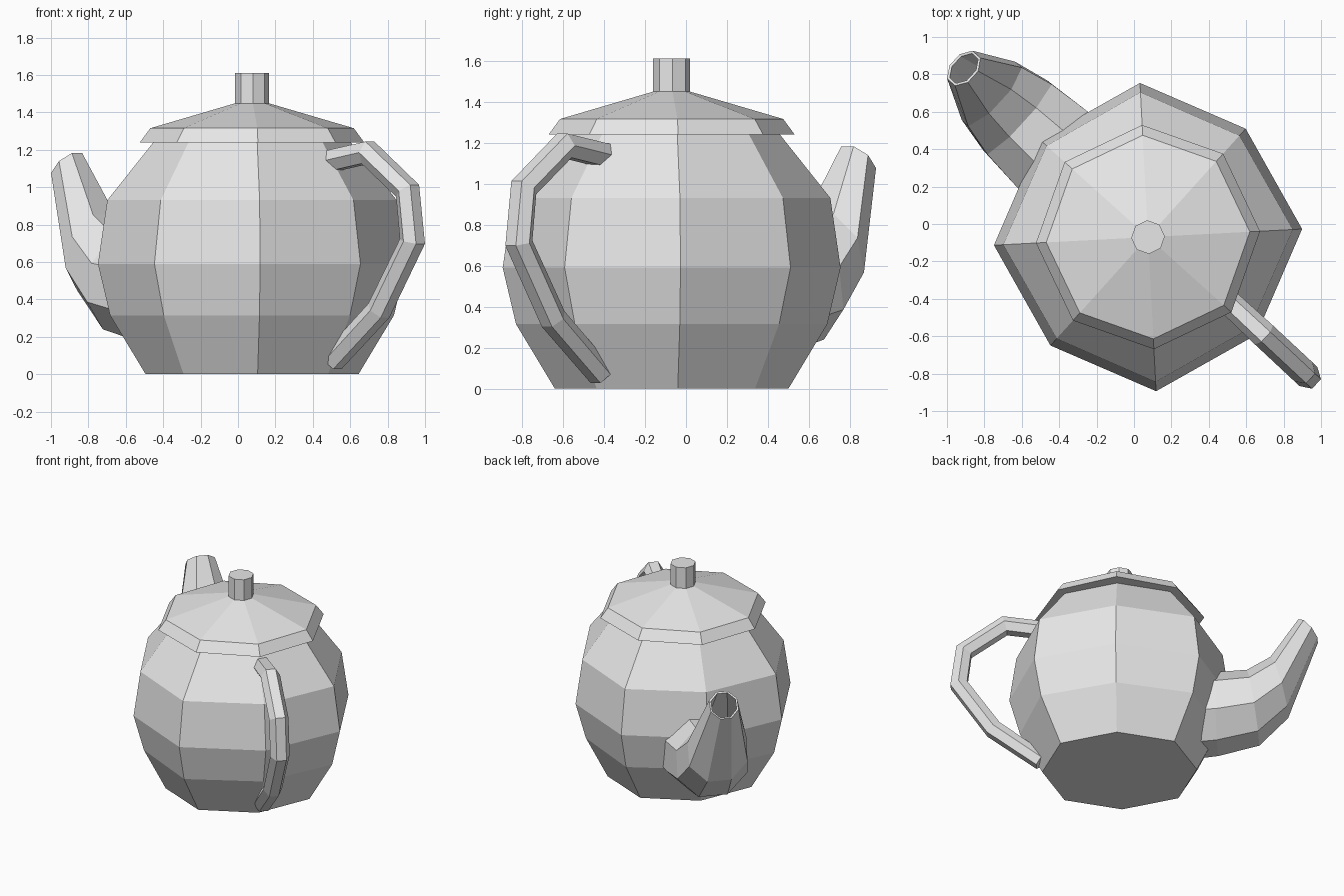
import bpy, bmesh
from math import sin, cos, radians, tau
from mathutils import Vector

cube = bpy.data.objects.get("Cube")
if cube:
    bpy.data.objects.remove(cube, do_unlink=True)

grey = bpy.data.materials.new("light_grey_clay")
grey.use_nodes = True
grey.diffuse_color = (0.8, 0.8, 0.8, 1)
grey.node_tree.nodes["Principled BSDF"].inputs["Base Color"].default_value = (0.8, 0.8, 0.8, 1)

CENTRE = Vector((0.075, -0.07, 0))
TURN = radians(3)
UP = Vector((0, 0, 1))


def loft(name, rings, caps=True):
    """Skin equal-length rings of points with flat quads."""
    bm = bmesh.new()
    loops = [[bm.verts.new(p) for p in ring] for ring in rings]
    n = len(loops[0])
    for a, b in zip(loops, loops[1:]):
        for i in range(n):
            j = (i + 1) % n
            bm.faces.new((a[i], a[j], b[j], b[i]))
    if caps:
        bm.faces.new(loops[0][::-1])
        bm.faces.new(loops[-1])
    bmesh.ops.recalc_face_normals(bm, faces=bm.faces)
    mesh = bpy.data.meshes.new(name)
    bm.to_mesh(mesh)
    bm.free()
    mesh.materials.append(grey)
    obj = bpy.data.objects.new(name, mesh)
    bpy.context.collection.objects.link(obj)
    return obj


def level_ring(z, r, r_diagonal=None):
    """Flat octagon whose alternate corners may be pulled in."""
    radii = (r, r_diagonal or r)
    ring = []
    for i in range(8):
        a = TURN + tau * i / 8
        ring.append(CENTRE + Vector((cos(a), sin(a), 0)) * radii[i % 2] + UP * z)
    return ring


def arm(name, heading, offset, stations, sides, caps):
    """Tube in an upright plane; stations are (distance, height, tilt, radius)."""
    out = Vector((cos(radians(heading)), sin(radians(heading)), 0))
    side = UP.cross(out)
    rings = []
    for u, z, tilt, r in stations:
        t = radians(tilt)
        normal_up = UP * cos(t) - out * sin(t)
        mid = CENTRE + side * offset + out * u + UP * z
        ring = []
        for i in range(sides):
            a = tau * (i + 0.5) / sides
            ring.append(mid + (normal_up * cos(a) + side * sin(a)) * r)
        rings.append(ring)
    return loft(name, rings, caps)


# Faceted pot
loft("pot_body", [level_ring(*s) for s in (
    (0, 0.57, 0.547), (0.315, 0.76, 0.705), (0.59, 0.825, 0.78),
    (0.93, 0.775, 0.73), (1.25, 0.52, 0.5))])

# Overhanging lid and its knob
loft("lid", [level_ring(*s) for s in ((1.24, 0.6), (1.315, 0.545), (1.45, 0.085))])
loft("lid_knob", [level_ring(z, 0.09) for z in (1.44, 1.61)])

# Hollow spout, thickened inwards
spout = arm("spout", 137.5, 0, (
    (0.55, 0.44, 0, 0.295), (0.69, 0.445, 0, 0.285), (0.945, 0.49, 8, 0.26),
    (1.13, 0.65, 14, 0.215), (1.335, 1.105, 38, 0.095)), 8, False)
wall = spout.modifiers.new("wall", "SOLIDIFY")
wall.thickness = 0.015
wall.offset = -1

# Bent handle
arm("handle", -43, 0.04, (
    (0.48, 1.13, 8, 0.065), (0.81, 1.185, -14, 0.07), (1.1, 0.98, -58, 0.07),
    (1.135, 0.71, -102, 0.07), (0.89, 0.34, -130, 0.068), (0.55, 0.07, -140, 0.065)), 6, True)
